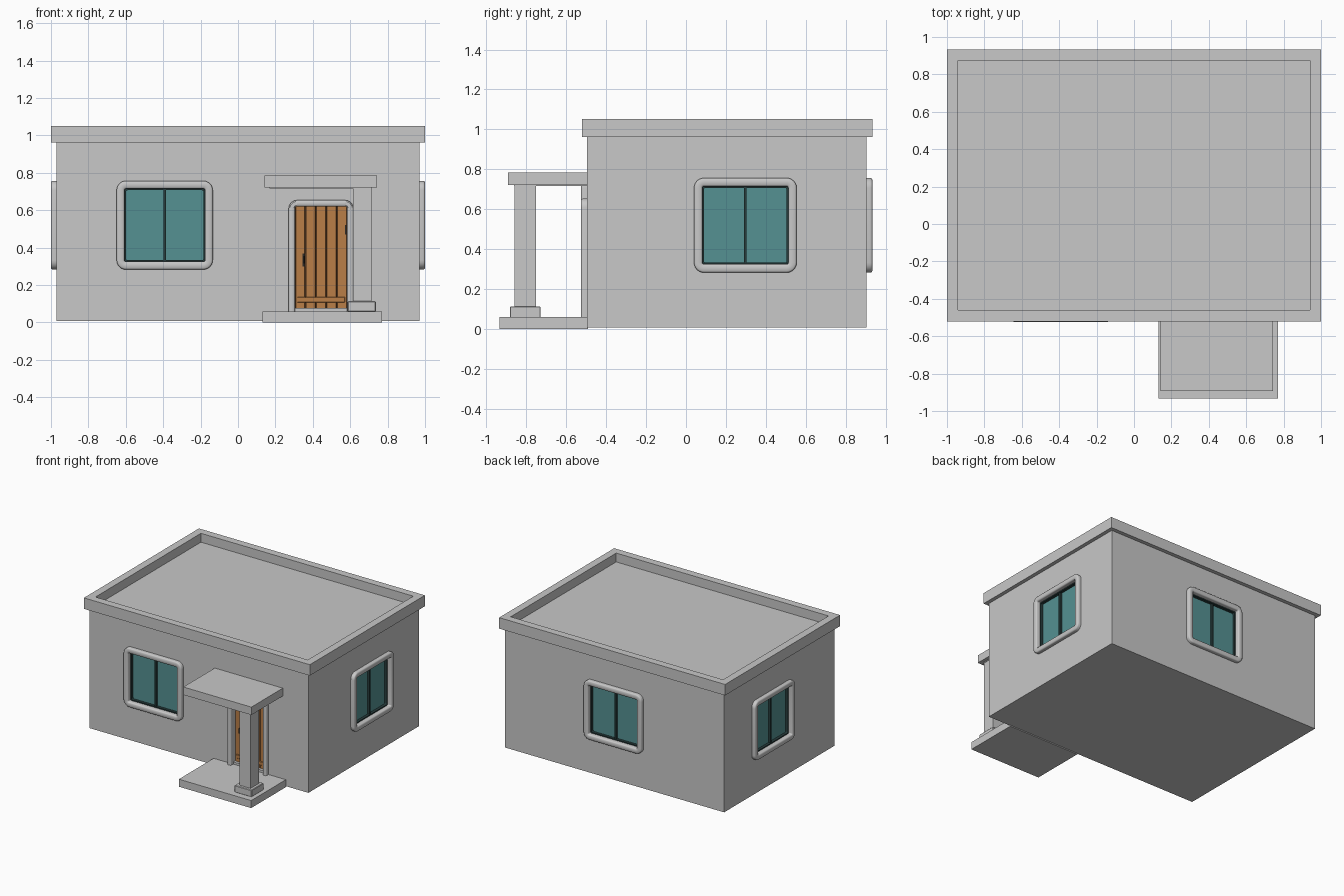
import bpy, bmesh
from math import pi, sin, cos, radians
from mathutils import Matrix, Vector

cube = bpy.data.objects.get("Cube")
if cube:
    bpy.data.objects.remove(cube, do_unlink=True)


def material(name, rgb):
    m = bpy.data.materials.new(name)
    m.use_nodes = True
    m.diffuse_color = (*rgb, 1)
    m.node_tree.nodes["Principled BSDF"].inputs["Base Color"].default_value = (*rgb, 1)
    return m


GREY = material("grey_plaster", (0.58, 0.58, 0.58))
GLASS = material("teal_glass", (0.09, 0.285, 0.29))
SASH = material("dark_sash", (0.02, 0.045, 0.045))
WOOD = material("orange_wood", (0.49, 0.21, 0.063))
GAP = material("dark_wood", (0.09, 0.04, 0.015))
METAL = material("dark_metal", (0.03, 0.025, 0.02))


def finish(name, bm, mat, matrix=None, smooth=False):
    bmesh.ops.recalc_face_normals(bm, faces=bm.faces)
    mesh = bpy.data.meshes.new(name)
    bm.to_mesh(mesh)
    bm.free()
    mesh.materials.append(mat)
    ob = bpy.data.objects.new(name, mesh)
    bpy.context.collection.objects.link(ob)
    if matrix:
        ob.matrix_world = matrix
    if smooth:
        bpy.ops.object.select_all(action='DESELECT')
        ob.select_set(True)
        bpy.context.view_layer.objects.active = ob
        bpy.ops.object.shade_smooth_by_angle(angle=radians(40))
    return ob


def box(name, lo, hi, mat, matrix=None, bevel=0.0):
    lo, hi = Vector(lo), Vector(hi)
    bm = bmesh.new()
    bmesh.ops.create_cube(bm, size=1, matrix=Matrix.Translation((lo + hi) / 2)
                          @ Matrix.Diagonal((*(hi - lo), 1)))
    if bevel:
        bmesh.ops.bevel(bm, geom=bm.edges[:], offset=bevel, segments=1, affect='EDGES')
    return finish(name, bm, mat, matrix)


def outline(w, h, r, inset, depth, arch=False):
    """Rounded rectangle; an arch keeps straight feet and no lower corners."""
    r = max(r - inset, 0.008)
    w, top = w - inset, h - inset
    pts = []
    corners = ((1, 1, 0), (-1, 1, 1), (-1, -1, 2), (1, -1, 3))
    for sx, sz, k in corners[:2] if arch else corners:
        for i in range(7):
            a = (k + i / 6) * pi / 2
            pts.append((sx * (w - r) + r * cos(a), -depth, sz * (top - r) + r * sin(a)))
    if arch:
        pts = [(w, -depth, -h)] + pts + [(-w, -depth, -h)]
    return pts


def sweep(name, w, h, r, profile, mat, matrix, arch=False):
    """Sweep (inset, depth) profile points round an outline."""
    bm = bmesh.new()
    rings = [[bm.verts.new(p) for p in outline(w, h, r, i, d, arch)] for i, d in profile]
    n = len(rings[0])
    for a, b in zip(rings, rings[1:]):
        for k in range(n - 1 if arch else n):
            bm.faces.new((a[k], a[(k + 1) % n], b[(k + 1) % n], b[k]))
    return finish(name, bm, mat, matrix, smooth=True)


def panel(name, w, h, r, inset, depth, mat, matrix, arch=False):
    bm = bmesh.new()
    bm.faces.new([bm.verts.new(p) for p in outline(w, h, r, inset, depth, arch)])
    return finish(name, bm, mat, matrix)


def cut(target, w, h, inset, depth, matrix):
    """Cut a recess into the wall and discard the cutter."""
    x, z = w - inset, h - inset
    cutter = box("recess_cutter", (-x, -0.1, -z), (x, depth, z), GREY, matrix)
    cutter.hide_render = True
    mod = target.modifiers.new("recess", 'BOOLEAN')
    mod.operation, mod.solver, mod.object = 'DIFFERENCE', 'EXACT', cutter
    bpy.context.view_layer.update()
    bpy.context.view_layer.objects.active = target
    bpy.ops.object.modifier_apply(modifier=mod.name)
    bpy.data.objects.remove(cutter, do_unlink=True)


# Main body
walls = box("walls", (-0.97, -0.495, 0.008), (0.97, 0.903, 0.97), GREY)

# Flat roof: closed rectangular section whose inner loop drops to the roof deck
bm = bmesh.new()
loops = []
for inset, z in ((0.06, 0.963), (0, 0.963), (0, 1.051), (0.06, 1.051), (0.06, 0.98)):
    x, y = 1 - inset, 0.727 - inset
    loops.append([bm.verts.new((sx * x, 0.207 + sy * y, z))
                  for sx, sy in ((1, 1), (-1, 1), (-1, -1), (1, -1))])
for a, b in zip(loops, loops[1:]):
    for k in range(4):
        bm.faces.new((a[k], a[(k + 1) % 4], b[(k + 1) % 4], b[k]))
bm.faces.new(loops[0])
bm.faces.new(loops[-1])
finish("roof_parapet", bm, GREY)

# Windows: plaster surround, dark sash, glass and mullion
W, H, R = 0.257, 0.237, 0.05
SURROUND = [(0, -0.002), (0, 0.02), (0.002, 0.026), (0.008, 0.03), (0.034, 0.03),
            (0.04, 0.026), (0.042, 0.02), (0.042, -0.03)]
SASH_PROFILE = [(0.041, -0.004), (0.05, -0.004), (0.05, -0.03)]
places = {"front": (-0.392, -0.495, 0), "right": (0.97, 0.297, pi / 2),
          "back": (0, 0.903, pi), "left": (-0.97, 0.297, -pi / 2)}
for side, (x, y, angle) in places.items():
    m = Matrix.Translation((x, y, 0.52)) @ Matrix.Rotation(angle, 4, 'Z')
    cut(walls, W, H, 0.03, 0.035, m)
    sweep(side + "_window_surround", W, H, R, SURROUND, GREY, m)
    sweep(side + "_window_sash", W, H, R, SASH_PROFILE, SASH, m)
    panel(side + "_window_glass", W, H, R, 0.04, -0.026, GLASS, m)
    box(side + "_window_mullion", (-0.007, 0.008, -H + 0.045), (0.007, 0.028, H - 0.045),
        SASH, m)

# Door surround and recess
DW, DH = 0.173, 0.298
m = Matrix.Translation((0.444, -0.495, 0.356))
cut(walls, DW, DH, 0.02, 0.045, m)
DOOR_SURROUND = [(i * 0.8, d) for i, d in SURROUND]
sweep("door_surround", DW, DH, 0.045, DOOR_SURROUND, GREY, m, arch=True)
panel("door_backing", DW, DH, 0.045, 0.025, -0.038, GAP, m, arch=True)

# Door planks, lower rail, handle and hinge
plank = 0.278 / 5
for i in range(5):
    x = 0.305 + plank * i
    box(f"door_plank_{i + 1}", (x + 0.002, -0.473, 0.055), (x + plank - 0.002, -0.455, 0.621),
        WOOD, bevel=0.002)
box("door_rail", (0.317, -0.481, 0.108), (0.572, -0.47, 0.136), WOOD, bevel=0.002)
box("door_handle_plate", (0.346, -0.477, 0.30), (0.358, -0.47, 0.37), METAL)
box("door_handle_grip", (0.349, -0.49, 0.315), (0.355, -0.475, 0.355), METAL)
box("door_hinge", (0.572, -0.478, 0.47), (0.58, -0.47, 0.52), METAL)

# Porch: slab, column on a base, canopy
box("porch_slab", (0.13, -0.933, 0), (0.77, -0.49, 0.06), GREY)
box("column_base", (0.586, -0.882, 0.058), (0.737, -0.728, 0.114), GREY, bevel=0.004)
box("column", (0.615, -0.859, 0.10), (0.713, -0.752, 0.725), GREY)
box("canopy_soffit", (0.168, -0.862, 0.716), (0.716, -0.48, 0.73), GREY)
box("canopy", (0.141, -0.892, 0.722), (0.743, -0.48, 0.785), GREY)
